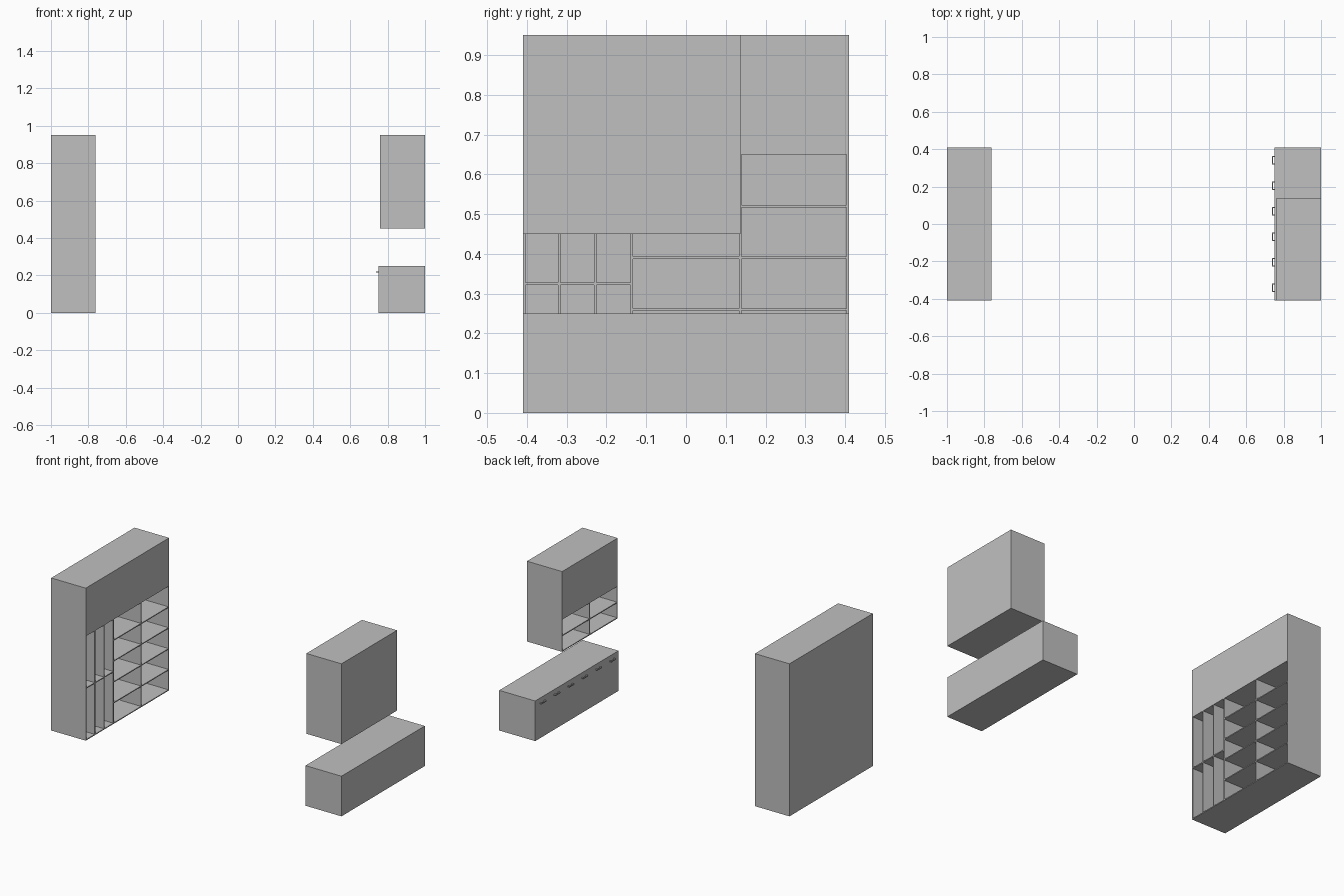
import bpy

cube = bpy.data.objects.get("Cube")
if cube:
    bpy.data.objects.remove(cube, do_unlink=True)

grey = bpy.data.materials.new("plain grey")
grey.use_nodes = True
colour = (0.53, 0.53, 0.53, 1)
grey.diffuse_color = colour
grey.node_tree.nodes["Principled BSDF"].inputs["Base Color"].default_value = colour

T = 0.006          # board thickness
HALF = 0.41        # half the width along y
BAY = 2 * HALF / 3


def box(name, x, y, z):
    """Axis-aligned box from three (low, high) ranges."""
    bpy.ops.mesh.primitive_cube_add(
        size=1, location=[(a + b) / 2 for a, b in (x, y, z)])
    obj = bpy.context.object
    obj.name = name
    obj.scale = [b - a for a, b in (x, y, z)]
    bpy.ops.object.transform_apply(location=False, rotation=False, scale=True)
    obj.data.materials.append(grey)
    return obj


def around(c):
    return (c - T / 2, c + T / 2)


def carcass(name, x, y, z, back_x):
    """Side panels, floor and back of an open shelf unit."""
    box(name + "_side_front", x, (y[0], y[0] + T), z)
    box(name + "_side_rear", x, (y[1] - T, y[1]), z)
    inner = (y[0] + T, y[1] - T)
    box(name + "_floor", x, inner, (z[0], z[0] + T))
    box(name + "_back", back_x, inner, (z[0] + T, z[1]))


# Tall wardrobe, open towards +x below a closed top
depth = (-1, -0.762)
inside = (-1 + T, -0.762)
opening = (0, 0.65)
y1, y2 = -HALF + BAY, HALF - BAY
box("wardrobe_top_box", depth, (-HALF, HALF), (0.65, 0.95))
carcass("wardrobe", depth, (-HALF, HALF), opening, (-1, -1 + T))
clear = (T, 0.65)
for y in (y1, y2):
    box("wardrobe_main_divider", inside, around(y), clear)
for i in (1, 2):
    box("wardrobe_narrow_divider", inside, around(-HALF + i * BAY / 3), clear)
for i in range(3):
    lo = -HALF + i * BAY / 3 + (T if i == 0 else T / 2)
    hi = -HALF + (i + 1) * BAY / 3 - T / 2
    box("wardrobe_narrow_shelf", inside, (lo, hi), around(0.325))
for lo, hi in ((y1 + T / 2, y2 - T / 2), (y2 + T / 2, HALF - T)):
    for i in range(1, 5):
        box("wardrobe_shelf", inside, (lo, hi), around(0.13 * i))

# Wall cabinet, open towards -x under a closed top
depth = (0.758, 1)
inside = (0.758, 1 - T)
box("wall_cabinet_top_box", depth, (-HALF, y2), (0.65, 0.95))
carcass("wall_cabinet", depth, (-HALF, y2), (0.45, 0.65), (1 - T, 1))
box("wall_cabinet_divider", inside, around(y1), (0.45 + T, 0.65))
for lo, hi in ((-HALF + T, y1 - T / 2), (y1 + T / 2, y2 - T)):
    box("wall_cabinet_shelf", inside, (lo, hi), around(0.55))

# Low drawer bench with a row of bracket handles
box("drawer_bench", (0.752, 1), (-HALF, HALF), (0, 0.25))
for i in range(6):
    c = -HALF + (i + 0.5) * BAY / 2
    z = (0.216, 0.222)
    box("handle_bar", (0.738, 0.743), (c - 0.023, c + 0.023), z)
    for s in (-1, 1):
        box("handle_leg", (0.743, 0.752), around(c + s * 0.02), z)
